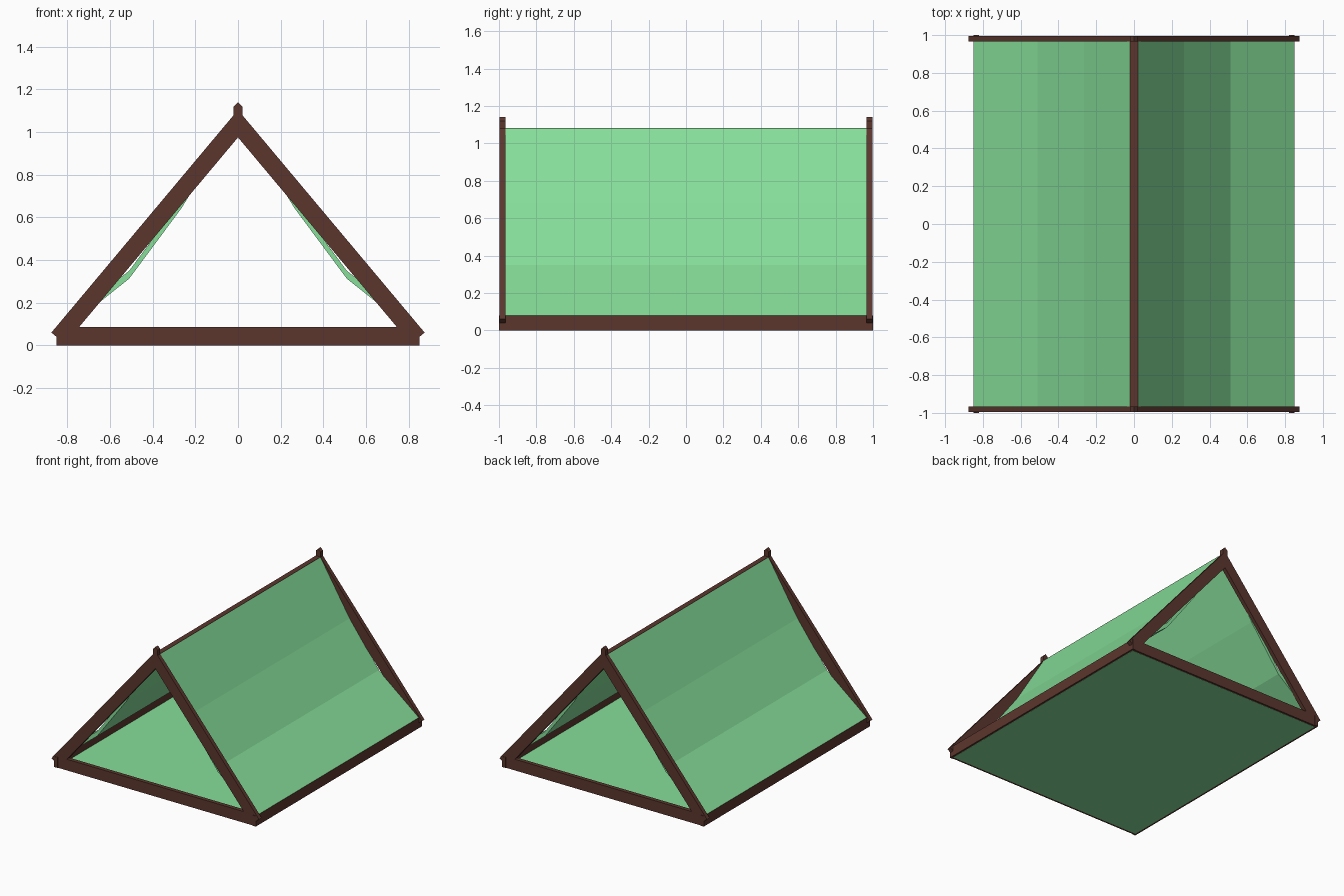
import bpy, bmesh

if "Cube" in bpy.data.objects:
    bpy.data.objects.remove(bpy.data.objects["Cube"])


def material(name, rgb):
    m = bpy.data.materials.new(name)
    m.diffuse_color = (*rgb, 1)
    m.use_nodes = True
    m.node_tree.nodes["Principled BSDF"].inputs["Base Color"].default_value = m.diffuse_color
    return m


WOOD = material("dark_wood", (0.105, 0.037, 0.027))
CLOTH = material("green_cloth", (0.24, 0.73, 0.32))


def prism(name, profile, y0, y1, mat):
    """Extrude an x-z profile along y."""
    bm = bmesh.new()
    face = bm.faces.new([bm.verts.new((x, y0, z)) for x, z in profile])
    ext = bmesh.ops.extrude_face_region(bm, geom=[face])["geom"]
    bmesh.ops.translate(bm, vec=(0, y1 - y0, 0),
                        verts=[v for v in ext if isinstance(v, bmesh.types.BMVert)])
    bmesh.ops.recalc_face_normals(bm, faces=bm.faces[:])
    mesh = bpy.data.meshes.new(name)
    bm.to_mesh(mesh)
    bm.free()
    mesh.materials.append(mat)
    obj = bpy.data.objects.new(name, mesh)
    bpy.context.collection.objects.link(obj)
    return obj


def bar(name, x0, x1, y0, y1, z0, z1, mat):
    return prism(name, [(x0, z0), (x1, z0), (x1, z1), (x0, z1)], y0, y1, mat)


LEG = [(0.875, 0.06), (0.02, 1.08), (0.02, 1.12), (0, 1.14), (0, 0.975), (0.811, 0.007)]
ROOF = [(0.02, 1.08), (0.265, 0.68), (0.51, 0.35), (0.849, 0.08)]
ROOF_SECTION = ROOF + [(x, z - 0.037) for x, z in reversed(ROOF)]

# Sloping A-frame legs and cross beams at both ends
for end, y0, y1 in (("front", -0.996, -0.965), ("back", 0.965, 0.996)):
    for side, s in (("left", -1), ("right", 1)):
        prism(f"{end}_{side}_leg", [(s * x, z) for x, z in LEG], y0, y1, WOOD)
    bar(f"{end}_cross_beam", -0.835, 0.835, y0, y1, 0, 0.085, WOOD)

# Side beams and sagging cloth roof panels
for side, s in (("left", -1), ("right", 1)):
    bar(f"{side}_side_beam", s * 0.82, s * 0.85, -1, 1, 0, 0.08, WOOD)
    prism(f"{side}_cloth_panel", [(s * x, z) for x, z in ROOF_SECTION], -0.97, 0.97, CLOTH)

# Ridge pole and groundsheet
bar("ridge_pole", -0.02, 0.02, -0.99, 0.99, 1.04, 1.082, WOOD)
bar("groundsheet", -0.835, 0.835, -0.98, 0.98, 0.0, 0.012, CLOTH)
bpy.data.objects["groundsheet"].location.z = -0.001
